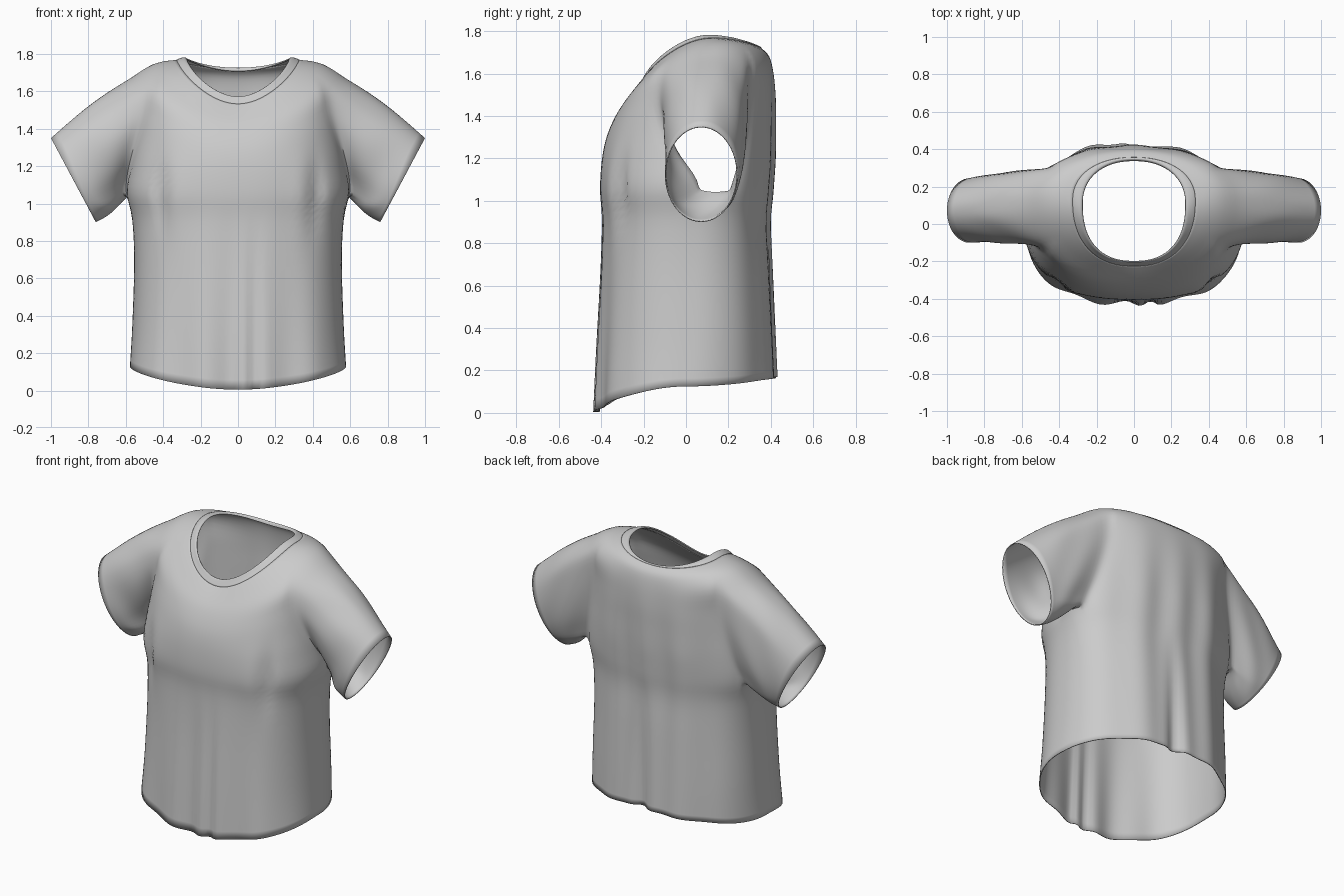
import bpy, bmesh
from math import sin, cos, pi, exp, radians
from mathutils import Vector

if "Cube" in bpy.data.objects:
    bpy.data.objects.remove(bpy.data.objects["Cube"])

N, SUB, HALF = 144, 4, 12        # columns around, rows per control ring, armhole half-width in columns
# half width, front y, back y, side y, front z, side z, back z, front squareness, armhole front/back angle
RINGS = [
    (.578, -.425, .438, .00, .005, .125, .17, 2.55, -30, 30),
    (.565, -.415, .428, .03, .30, .35, .37, 2.55, -30, 30),
    (.555, -.40, .412, .04, .65, .68, .69, 2.55, -28, 30),
    (.565, -.395, .40, .05, .90, .91, .90, 2.5, -14, 30),
    (.595, -.405, .41, .06, 1.04, 1.06, 1.05, 2.5, 4, 25),
    (.580, -.40, .42, .08, 1.16, 1.21, 1.20, 2.5, -11, 30),
    (.560, -.385, .422, .09, 1.26, 1.37, 1.35, 2.4, -21, 34),
    (.545, -.36, .422, .10, 1.34, 1.54, 1.48, 2.3, -28, 36),
    (.54, -.32, .412, .125, 1.42, 1.69, 1.60, 2.2, -30, 35),
    (.43, -.27, .392, .14, 1.485, 1.752, 1.68, 2.2, -30, 32),
    (.325, -.225, .355, .125, 1.535, 1.768, 1.72, 2.3, -30, 30),
]
COLLAR = [
    (.328, -.227, .357, .125, 1.533, 1.769, 1.720, 2.3, -30, 30),
    (.310, -.214, .350, .12, 1.556, 1.777, 1.726, 2.3, -30, 30),
    (.285, -.203, .342, .11, 1.572, 1.782, 1.722, 2.4, -30, 30),
    (.274, -.197, .336, .11, 1.568, 1.775, 1.708, 2.4, -30, 30),
]


def bell(v, width):
    return exp(-(v / width) ** 2)


def catmull(rings, sub):
    """Smoothly interpolate a table of control rings."""
    out = []
    for i in range(len(rings) - 1):
        a, b, c, d = (rings[min(max(i + k, 0), len(rings) - 1)] for k in (-1, 0, 1, 2))
        for s in range(sub):
            t = s / sub
            out.append(tuple(
                .5 * (2 * q + (r - p) * t + (2 * p - 5 * q + 4 * r - w) * t * t
                      + (3 * q - p - 3 * r + w) * t ** 3)
                for p, q, r, w in zip(a, b, c, d)))
    return out + [rings[-1]]


def column_angle(ring, k):
    """Angle of a column, bent so that the armhole edges follow the ring table."""
    quarter = N // 4
    k = (k + quarter) % N - quarter
    left = k > quarter
    if left:
        k = N // 2 - k
    knots = ((-quarter, -90), (-HALF, ring[8]), (HALF, ring[9]), (quarter, 90))
    for (k0, a0), (k1, a1) in zip(knots, knots[1:]):
        if k <= k1:
            th = radians(a0 + (a1 - a0) * (k - k0) / (k1 - k0))
            return pi - th if left else th


def ring_point(ring, th):
    hw, yf, yb, yc, zf, zs, zb, nf = ring[:8]
    c, s = cos(th), sin(th)
    n = nf if s < 0 else 2.2
    r = (abs(c) ** n + abs(s) ** n) ** (-1 / n)
    depth, ze = (yc - yf, zf) if s < 0 else (yb - yc, zb)
    return Vector((hw * r * c, yc + depth * r * s, zs + (ze - zs) * s * s))


def drape(p, th):
    """Hanging folds: pleats at the front and back hem, creases by the arms."""
    x, y, z = p
    s = sin(th)
    low = max(0, 1 - z / 1.0)
    f = s * s
    if s < 0:
        y += f * low * (.016 * cos(21 * x + .6) - .02 * bell(x - .02, .04) + .025 * bell(x - .09, .03))
        y += f * .05 * bell(abs(x) - .42, .035) * bell(z - 1.05, .16)
        y -= f * .012 * bell(abs(x) - .34, .05) * bell(z - 1.0, .2)
    else:
        f *= min(1, max(0, (1.7 - z) / .5))
        y += f * (.009 * cos(24 * x) - .006) + f * .012 * bell(x + .2, .1)
        y -= f * .06 * low * bell(x - .03, .05)
    return Vector((x, y, z))


def make_object(name, bm, thickness):
    bmesh.ops.recalc_face_normals(bm, faces=bm.faces)
    mesh = bpy.data.meshes.new(name)
    bm.to_mesh(mesh)
    bm.free()
    ob = bpy.data.objects.new(name, mesh)
    bpy.context.collection.objects.link(ob)
    mod = ob.modifiers.new("cloth thickness", 'SOLIDIFY')
    mod.thickness, mod.offset = thickness, -1
    bpy.ops.object.select_all(action='DESELECT')
    ob.select_set(True)
    bpy.context.view_layer.objects.active = ob
    bpy.ops.object.shade_smooth_by_angle(angle=.8)
    return ob


def loft(bm, rows, skip=lambda j, k: False):
    for j in range(len(rows) - 1):
        n = len(rows[j])
        for k in range(n):
            if not skip(j, k):
                m = (k + 1) % n
                bm.faces.new((rows[j][k], rows[j][m], rows[j + 1][m], rows[j + 1][k]))


# shirt body, leaving an armhole on each side
bm = bmesh.new()
rows = []
for r in catmull(RINGS, SUB):
    angles = [column_angle(r, k) for k in range(N)]
    rows.append([bm.verts.new(drape(ring_point(r, th), th)) for th in angles])
LOW, TOP = 4 * SUB, 8 * SUB


def in_armhole(j, k):
    around = min((k + .5) % N, N - (k + .5) % N)
    opposite = abs(k + .5 - N / 2)
    return LOW <= j < TOP and min(around, opposite) < HALF


loft(bm, rows, in_armhole)

# sleeves, lofted from the armhole edge to a tilted oval cuff
soft = set()
STEPS = 14
for side in (1, -1):
    path = [(TOP, -i) for i in range(HALF)]
    path += [(j, -HALF) for j in range(TOP, LOW, -1)]
    path += [(LOW, i) for i in range(-HALF, HALF)]
    path += [(j, HALF) for j in range(LOW, TOP)]
    path += [(TOP, i) for i in range(HALF, 0, -1)]
    edge = [rows[j][(k if side == 1 else N // 2 - k) % N] for j, k in path]
    loops = [edge]
    for step in range(1, STEPS + 1):
        t = step / STEPS
        ease = 1 - (1 - t) ** 2
        loop = []
        for i, v in enumerate(edge):
            a = 2 * pi * i / len(edge)
            cuff = Vector((side * (.88 + .12 * cos(a)), .072 - .172 * sin(a), 1.125 + .225 * cos(a)))
            p = v.co.lerp(cuff, t)
            p.y = v.co.y + (cuff.y - v.co.y) * (ease if sin(a) > 0 else t)
            p.z += .025 * sin(pi * t) * cos(a)
            p.y += sin(pi * t) * (.006 * sin(5 * a + 9 * t) + .015 * max(0, -sin(a)))
            loop.append(bm.verts.new(p))
        loops.append(loop)
    loft(bm, loops)
    for loop in loops[:-1]:
        soft.update(loop)

# relax the sleeve seams so they flow into the body
for _ in range(2):
    for v in list(soft):
        soft.update(e.other_vert(v) for e in v.link_edges if not e.other_vert(v).is_boundary)
for _ in range(6):
    bmesh.ops.smooth_vert(bm, verts=list(soft), factor=.5, use_axis_x=True, use_axis_y=True, use_axis_z=True)
make_object("shirt_body_and_sleeves", bm, .006)

# neck band
bm = bmesh.new()
loft(bm, [[bm.verts.new(ring_point(r, column_angle(r, k))) for k in range(N)] for r in catmull(COLLAR, 3)])
make_object("neck_band", bm, .006)
